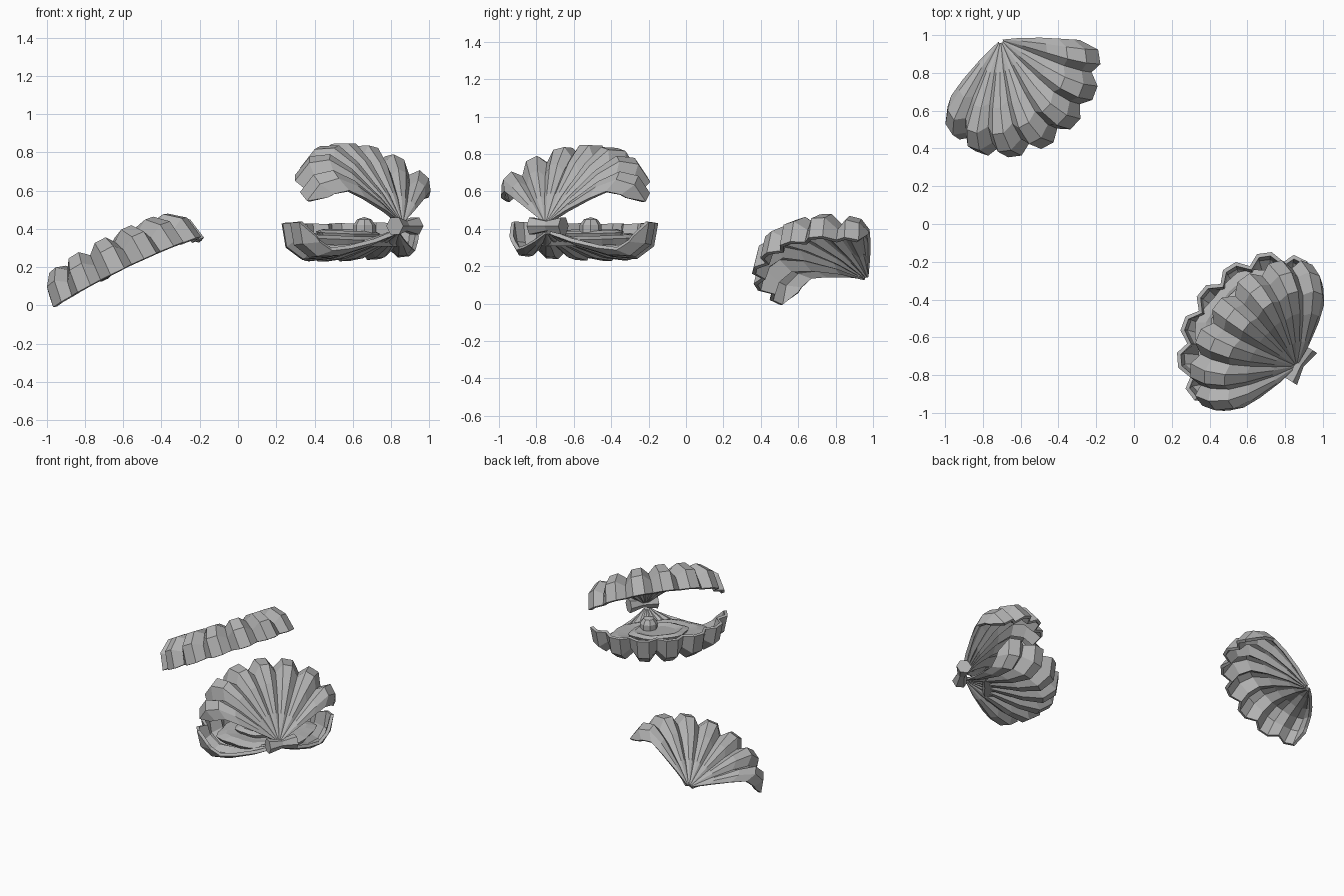
import bpy, bmesh
from math import sin, cos, radians, pi
from mathutils import Vector, Matrix

cube = bpy.data.objects.get("Cube")
if cube:
    bpy.data.objects.remove(cube)

grey = bpy.data.materials.new("shell grey")
grey.use_nodes = True
grey.diffuse_color = (0.45, 0.45, 0.45, 1)
grey.node_tree.nodes["Principled BSDF"].inputs["Base Color"].default_value = grey.diffuse_color

RIBS = 7
SPAN = radians(64)
# radial profile: fraction of length, height of the dome
PROFILE = [(0.03, 0.0), (0.28, 0.085), (0.58, 0.165), (0.80, 0.195), (0.95, 0.14), (1.0, 0.01)]


def frame(origin, forward, up):
    """Placement with y along forward and z along up."""
    y = Vector(forward).normalized()
    x = y.cross(Vector(up)).normalized()
    z = x.cross(y)
    m = Matrix((x, y, z)).transposed().to_4x4()
    m.translation = origin
    return m


def finish(bm, name, matrix):
    bmesh.ops.recalc_face_normals(bm, faces=bm.faces)
    mesh = bpy.data.meshes.new(name)
    bm.to_mesh(mesh)
    bm.free()
    mesh.materials.append(grey)
    obj = bpy.data.objects.new(name, mesh)
    obj.matrix_world = matrix
    bpy.context.collection.objects.link(obj)
    return obj


def valve(name, matrix):
    """Ribbed fan that domes up and curls down at the rim."""
    # three columns per rib: valley and two shoulders
    columns = []
    for i in range(RIBS):
        for offset, high in ((0, 0), (0.3, 1), (0.7, 1)):
            columns.append(((i + offset) / RIBS, high))
    columns.append((1, 0))
    bm = bmesh.new()
    grid = []
    for place, high in columns:
        side = 2 * place - 1
        edge = abs(side) > 0.99
        length = 0.625 - 0.10 * side ** 4 - (0 if high else 0.05)
        column = []
        for t, h in PROFILE:
            r = t * length
            angle = side * SPAN * (1 + 0.10 * side ** 2 * (1 - t))
            groove = 0 if high else 0.045 * min(1, t * 1.5)
            z = h * (1 - 0.25 * side ** 2) - groove * (t < 0.99)
            z -= (0.0 if edge else 0.05) * side ** 2 * t ** 4
            # the outermost edges stay up instead of curling fully down
            if edge and t > 0.99:
                z += 0.025
            column.append(bm.verts.new((r * sin(angle), r * cos(angle), z)))
        grid.append(column)
    for a, b in zip(grid, grid[1:]):
        for k in range(len(PROFILE) - 1):
            bm.faces.new((a[k], b[k], b[k + 1], a[k + 1]))
    obj = finish(bm, name, matrix)
    # normals must face the outside of the dome
    if sum(p.normal.z for p in obj.data.polygons) < 0:
        obj.data.flip_normals()
    solid = obj.modifiers.new("thickness", "SOLIDIFY")
    solid.thickness = 0.022
    solid.offset = -1
    return obj


def mantle(name, matrix, centre, size, z, height):
    """Soft wavy plate lying inside the lower valve."""
    bm = bmesh.new()
    rings = []
    for scale, level in ((0.92, z - height), (1, z - height / 3), (0.8, z), (0.55, z - 0.012)):
        ring = []
        for k in range(24):
            a = 2 * pi * k / 24
            wave = 1 + 0.05 * cos(6 * a)
            ring.append(bm.verts.new((size[0] * scale * wave * cos(a),
                                      centre + size[1] * scale * wave * sin(a), level)))
        rings.append(ring)
    for a, b in zip(rings, rings[1:]):
        for k in range(24):
            n = (k + 1) % 24
            bm.faces.new((a[k], a[n], b[n], b[k]))
    bm.faces.new(rings[0])
    bm.faces.new(rings[-1])
    return finish(bm, name, matrix)


def heading(turn, tilt):
    """Direction from a compass turn and an upward tilt in degrees."""
    h, a = radians(turn), radians(tilt)
    return Vector((cos(h) * cos(a), sin(h) * cos(a), sin(a)))


# open clam: two valves hinged at the back
up = Vector((0, 0, 1))
valve("upper_valve", frame((0.865, -0.755, 0.435), heading(142, 29), up))
valve("lower_valve", frame((0.84, -0.745, 0.37), heading(141, 6), -up))

# loose valve lying apart, tilted to one side
valve("loose_valve", frame((-0.71, 0.975, 0.15), (0.41, -0.90, 0.16), (-0.40, -0.02, 0.914)))

# flesh and pearl inside the clam
flesh = frame((0.85, -0.735, 0.35), heading(140, 3), up)
mantle("outer_mantle", flesh, 0.33, (0.33, 0.23), 0.002, 0.05)
mantle("inner_mantle", flesh, 0.36, (0.20, 0.14), 0.025, 0.04)
bm = bmesh.new()
bmesh.ops.create_uvsphere(bm, u_segments=8, v_segments=5, radius=0.062)
finish(bm, "pearl", Matrix.Translation((0.66, -0.51, 0.40)))

# flared ears on either side of the hinge
hinge = frame((0.872, -0.74, 0.415), heading(148, 0), up)
for side, name in ((1, "left_hinge_ear"), (-1, "right_hinge_ear")):
    bm = bmesh.new()
    bmesh.ops.create_cone(bm, cap_ends=True, segments=6, radius1=0.03, radius2=0.052, depth=0.1)
    finish(bm, name, hinge @ Matrix.Translation((side * 0.05, 0, 0))
           @ Matrix.Rotation(side * pi / 2, 4, "Y"))
